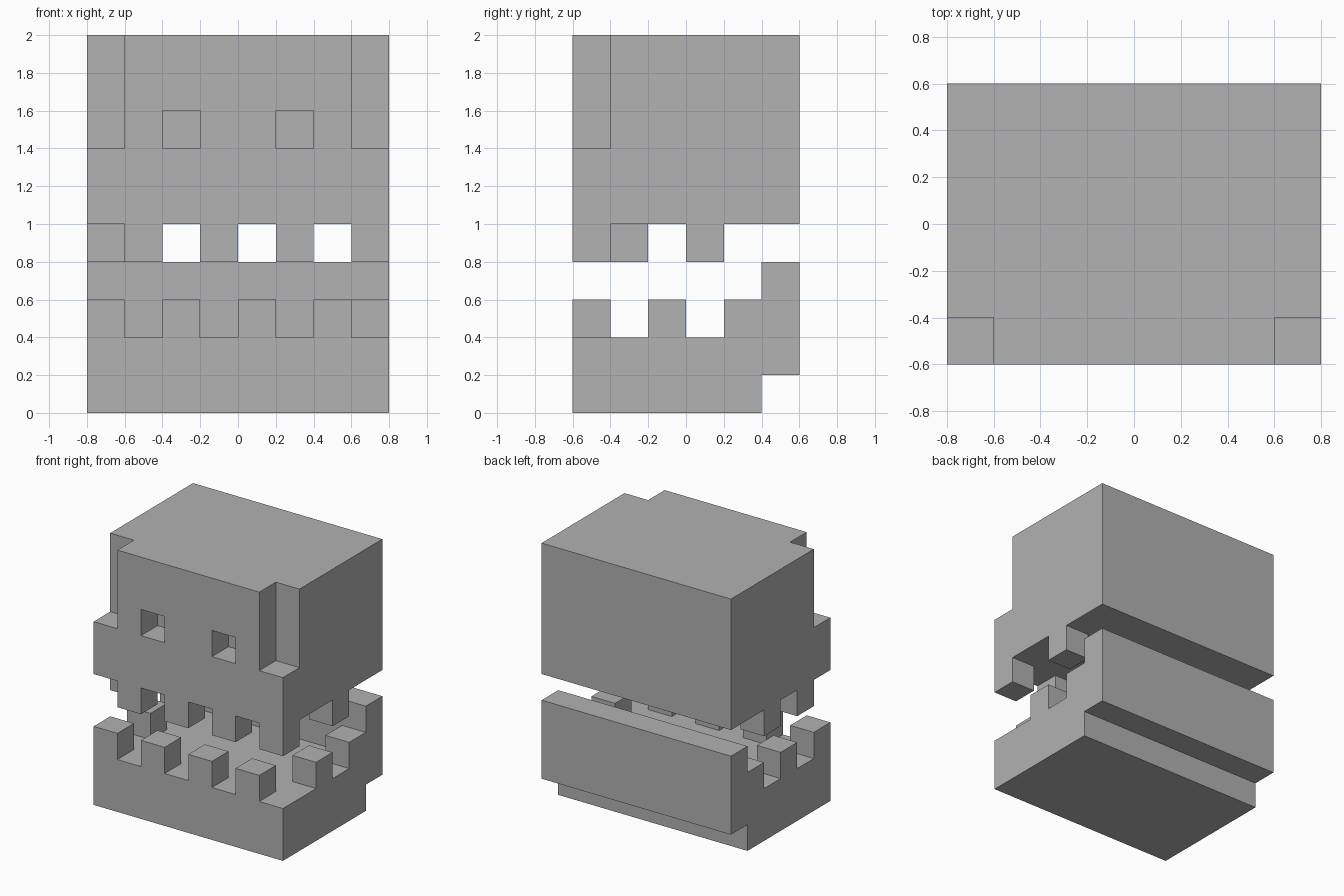
import bpy
import bmesh

U = 0.2  # edge of one block

default = bpy.data.objects.get("Cube")
if default:
    bpy.data.objects.remove(default, do_unlink=True)

grey = bpy.data.materials.new("bone_grey")
grey.use_nodes = True
grey.diffuse_color = (0.445, 0.445, 0.445, 1)
grey.node_tree.nodes["Principled BSDF"].inputs["Base Color"].default_value = grey.diffuse_color


def add_object(name, bm):
    bmesh.ops.recalc_face_normals(bm, faces=bm.faces[:])
    mesh = bpy.data.meshes.new(name)
    bm.to_mesh(mesh)
    bm.free()
    mesh.materials.append(grey)
    obj = bpy.data.objects.new(name, mesh)
    bpy.context.collection.objects.link(obj)
    return obj


def box(name, low, high):
    """Box between two corners, measured in blocks."""
    bm = bmesh.new()
    bmesh.ops.create_cube(bm, size=1)
    for v in bm.verts:
        v.co = [U * (a if c < 0 else b) for c, a, b in zip(v.co, low, high)]
    return add_object(name, bm)


def carve(obj, low, high):
    """Cut a box out of an object, then discard the cutter."""
    cutter = box("cutter", low, high)
    cutter.hide_render = True
    mod = obj.modifiers.new("carve", "BOOLEAN")
    mod.operation = "DIFFERENCE"
    mod.solver = "EXACT"
    mod.object = cutter
    bpy.context.view_layer.objects.active = obj
    bpy.ops.object.modifier_apply(modifier=mod.name)
    bpy.data.objects.remove(cutter, do_unlink=True)


# Cranium with temple notches and eye sockets
cranium = box("cranium", (-4, -3, 5), (4, 3, 10))
for x in (-5, 3):
    carve(cranium, (x, -4, 7), (x + 2, -2, 11))
for x in (-2, 1):
    carve(cranium, (x, -4, 7), (x + 1, -2, 8))

# Jaw: side profile (y, z) extruded across the width
profile = [(-3, 0), (2, 0), (2, 1), (3, 1), (3, 4), (2, 4), (2, 2), (-3, 2)]
bm = bmesh.new()
side = bm.faces.new([bm.verts.new((-4 * U, y * U, z * U)) for y, z in profile])
extruded = bmesh.ops.extrude_face_region(bm, geom=[side])
moved = [g for g in extruded["geom"] if isinstance(g, bmesh.types.BMVert)]
bmesh.ops.translate(bm, verts=moved, vec=(8 * U, 0, 0))
add_object("jaw", bm)

# Teeth: front-left corner of each block in x, y
upper_teeth = [(x, -3) for x in (-3, -1, 1, 3)] + [(-4, -2), (-4, 0), (3, 0)]
lower_teeth = [(x, -3) for x in (-4, -2, 0, 2)] + [(x, y) for x in (-4, 3) for y in (-1, 1)]
for name, teeth, z in (("upper_tooth", upper_teeth, 4), ("lower_tooth", lower_teeth, 2)):
    for x, y in teeth:
        box(name, (x, y, z), (x + 1, y + 1, z + 1))
